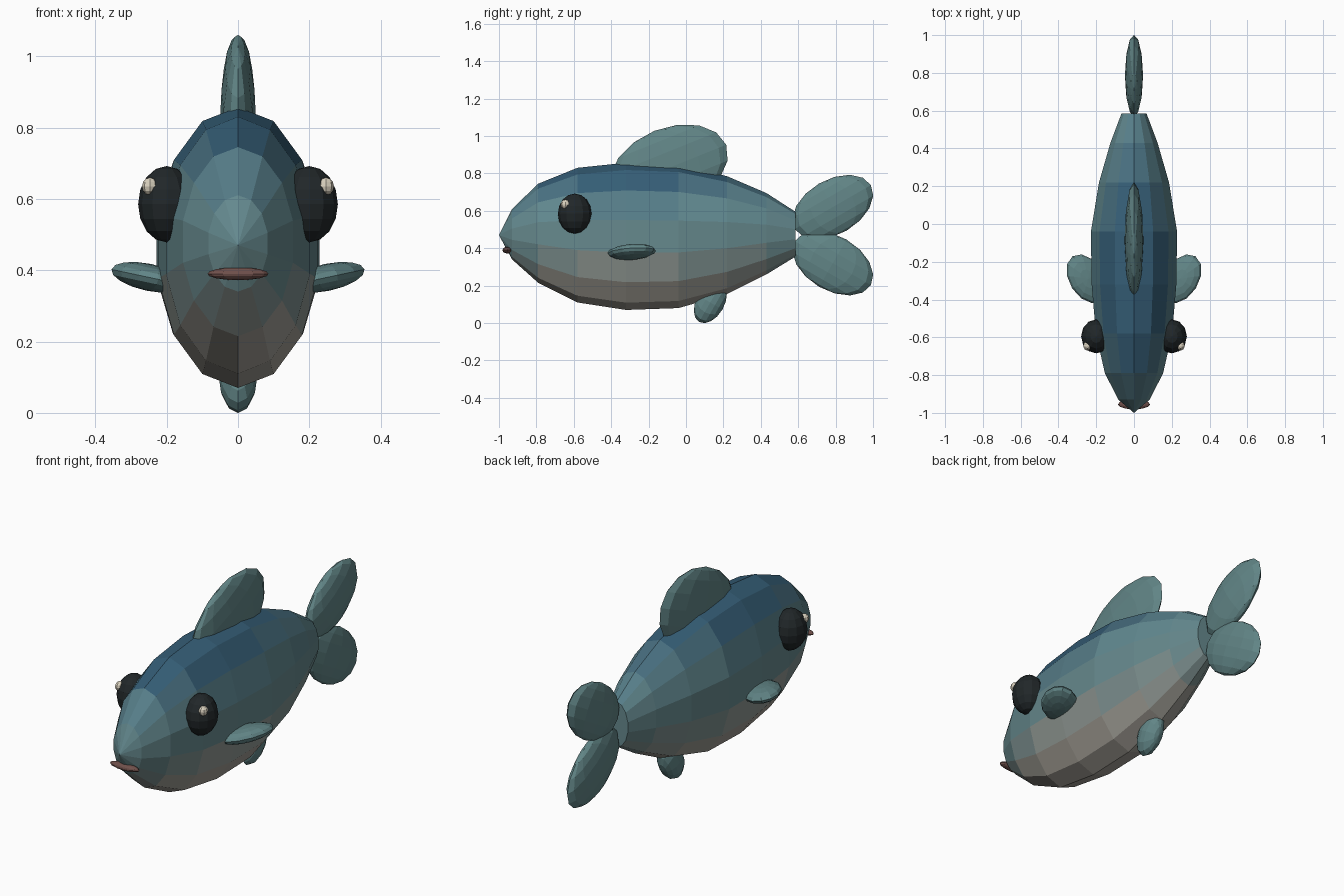
import bpy, bmesh, math
from mathutils import Matrix

if "Cube" in bpy.data.objects:
    bpy.data.objects.remove(bpy.data.objects["Cube"])


def material(name, rgb):
    m = bpy.data.materials.new(name)
    m.diffuse_color = (*rgb, 1)
    m.use_nodes = True
    m.node_tree.nodes["Principled BSDF"].inputs["Base Color"].default_value = m.diffuse_color
    return m


def finish(name, bm, mats):
    bmesh.ops.recalc_face_normals(bm, faces=bm.faces)
    me = bpy.data.meshes.new(name)
    bm.to_mesh(me)
    bm.free()
    for m in mats:
        me.materials.append(m)
    ob = bpy.data.objects.new(name, me)
    bpy.context.collection.objects.link(ob)
    return ob


def ellipsoid(name, loc, radii, mat, rot=Matrix.Identity(4), seg=12, rings=8):
    bm = bmesh.new()
    bmesh.ops.create_uvsphere(bm, u_segments=seg, v_segments=rings, radius=1)
    bm.transform(rot @ Matrix.Diagonal((*radii, 1)))
    ob = finish(name, bm, [mat])
    ob.location = loc
    return ob


def rot(deg, axis):
    return Matrix.Rotation(math.radians(deg), 4, axis)


fin = material("fin_teal", (0.12, 0.235, 0.24))
black = material("eye_black", (0.015, 0.02, 0.022))
cream = material("glint_cream", (0.7, 0.64, 0.52))
brown = material("mouth_brown", (0.16, 0.08, 0.07))

# Body colours blend from pale belly through teal to a dark blue back
stops = [(0.2, (0.36, 0.34, 0.3)), (0.4, (0.14, 0.25, 0.26)),
         (0.6, (0.12, 0.25, 0.28)), (0.78, (0.035, 0.11, 0.18))]


def gradient(z):
    if z <= stops[0][0]:
        return stops[0][1]
    for (z0, c0), (z1, c1) in zip(stops, stops[1:]):
        if z <= z1:
            t = (z - z0) / (z1 - z0)
            return [a + (b - a) * t for a, b in zip(c0, c1)]
    return stops[-1][1]


LEVELS = 16
body_mats = [material(f"body_{i}", gradient((i + 0.5) / LEVELS)) for i in range(LEVELS)]

# Body: 14-sided rings given as y, half width, bottom z, top z
profile = [(-0.93, 0.085, 0.34, 0.61), (-0.79, 0.158, 0.215, 0.745),
           (-0.58, 0.207, 0.11, 0.83), (-0.32, 0.23, 0.07, 0.857),
           (-0.04, 0.234, 0.08, 0.845), (0.22, 0.19, 0.155, 0.785),
           (0.43, 0.128, 0.26, 0.695), (0.585, 0.068, 0.355, 0.595)]
N = 14
bm = bmesh.new()
loops = []
for y, w, lo, hi in profile:
    c, h = (lo + hi) / 2, (hi - lo) / 2
    loops.append([bm.verts.new((w * math.sin(k * math.tau / N), y,
                                c + h * math.cos(k * math.tau / N))) for k in range(N)])
nose = bm.verts.new((0, -1, 0.47))
for k in range(N):
    j = (k + 1) % N
    bm.faces.new((nose, loops[0][k], loops[0][j]))
    for a, b in zip(loops, loops[1:]):
        bm.faces.new((a[k], b[k], b[j], a[j]))
bm.faces.new(loops[-1])
for f in bm.faces:
    f.material_index = int(f.calc_center_median().z * LEVELS)
finish("body", bm, body_mats)

# Fins along the centre line
ellipsoid("dorsal_fin", (0, -0.09, 0.83), (0.05, 0.329, 0.213), fin, rot(22, 'X'))
ellipsoid("anal_fin", (0, 0.13, 0.11), (0.055, 0.12, 0.075), fin, rot(60, 'X'))
for s, label in ((1, "upper"), (-1, "lower")):
    ellipsoid(f"tail_fin_{label}", (0, 0.785, 0.47 + s * 0.15), (0.048, 0.235, 0.146),
              fin, rot(s * 30, 'X'))

# Paired side fins, eyes and eye glints
for s, label in ((1, "right"), (-1, "left")):
    ellipsoid(f"side_fin_{label}", (s * 0.25, -0.29, 0.38), (0.142, 0.094, 0.038), fin,
              rot(-12 * s, 'Y') @ rot(57 * s, 'Z'))
    ellipsoid(f"eye_{label}", (s * 0.2, -0.595, 0.585), (0.08, 0.09, 0.107), black)
    ellipsoid(f"eye_glint_{label}", (s * 0.247, -0.645, 0.635), (0.022, 0.025, 0.025),
              cream, seg=8, rings=6)

# Mouth
ellipsoid("mouth", (0, -0.955, 0.39), (0.086, 0.026, 0.018), brown)
